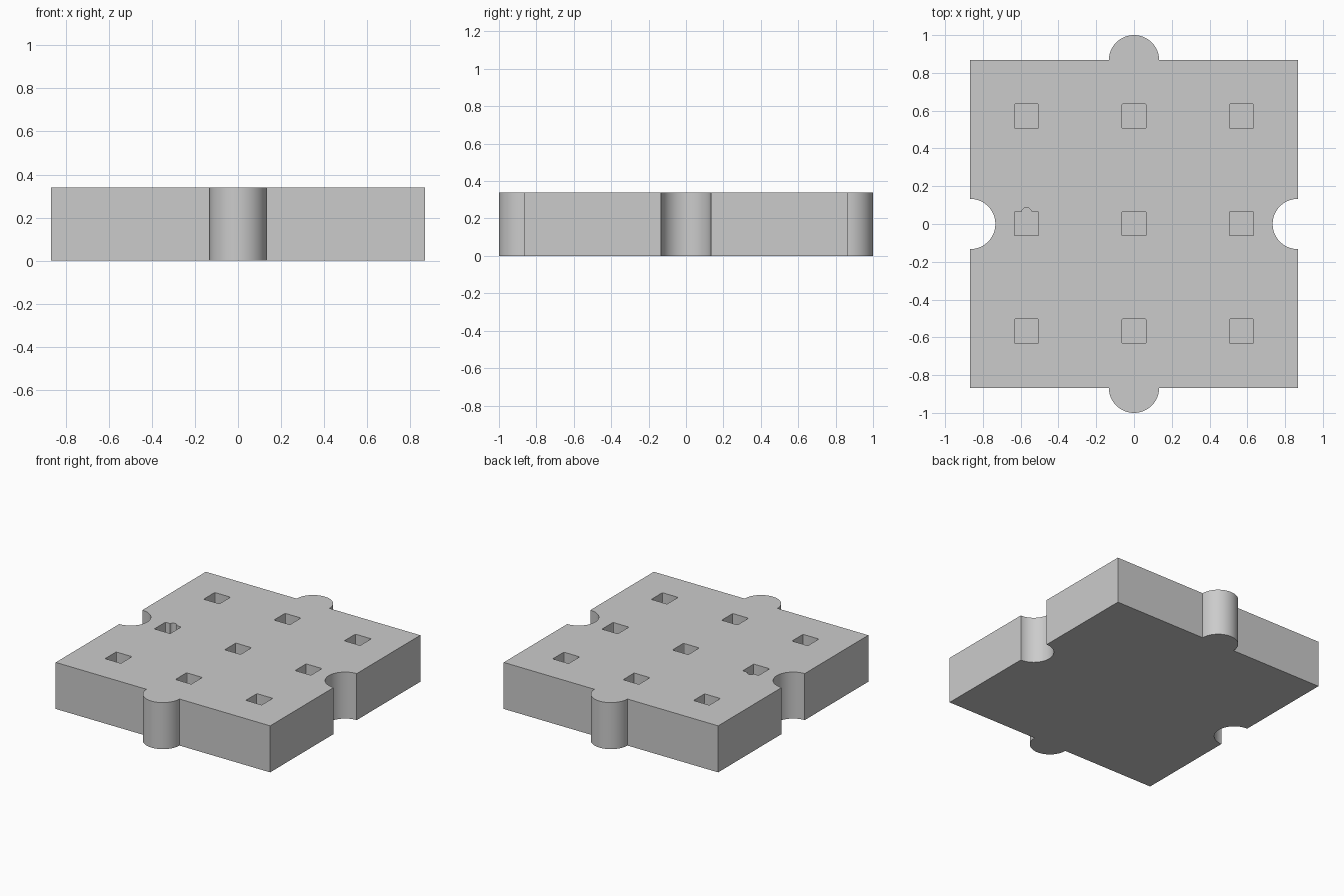
import bpy
import bmesh
from math import sin, cos, radians

HALF, TAB, HEIGHT = 0.867, 0.133, 0.34
PITCH, POCKET, DEPTH = 0.569, 0.064, 0.2
ROUND, KEY = 0.006, 0.026

cube = bpy.data.objects.get("Cube")
if cube:
    bpy.data.objects.remove(cube, do_unlink=True)

grey = bpy.data.materials.new("light grey")
grey.use_nodes = True
colour = (0.6, 0.6, 0.6, 1)
grey.diffuse_color = colour
grey.node_tree.nodes["Principled BSDF"].inputs["Base Color"].default_value = colour


def arc(cx, cy, radius, start, end, steps):
    """Points along an arc, angles in degrees."""
    angles = [radians(start + (end - start) * i / steps) for i in range(steps + 1)]
    return [(cx + radius * cos(a), cy + radius * sin(a)) for a in angles]


def prism(bm, outline, z0, z1):
    """Extrude a counter-clockwise outline from z0 to z1."""
    low = [bm.verts.new((x, y, z0)) for x, y in outline]
    high = [bm.verts.new((x, y, z1)) for x, y in outline]
    bm.faces.new(low[::-1])
    bm.faces.new(high)
    for i in range(len(low)):
        j = (i + 1) % len(low)
        bm.faces.new((low[i], low[j], high[j], high[i]))


def make_object(name, bm):
    mesh = bpy.data.meshes.new(name)
    bm.to_mesh(mesh)
    bm.free()
    mesh.materials.append(grey)
    obj = bpy.data.objects.new(name, mesh)
    bpy.context.collection.objects.link(obj)
    return obj


def pocket_outline(cx, cy, keyed):
    """Square with small rounded corners, plus a round key slot at the back."""
    r = POCKET - ROUND
    points = arc(cx - r, cy - r, ROUND, 180, 270, 3)
    points += arc(cx + r, cy - r, ROUND, 270, 360, 3)
    points += arc(cx + r, cy + r, ROUND, 0, 90, 3)
    if keyed:
        points += arc(cx, cy + POCKET - 0.005, KEY, 11, 169, 16)
    points += arc(cx - r, cy + r, ROUND, 90, 180, 3)
    return points


# Tile body with round tabs at front and back, round notches at the sides
outline = [(-HALF, -HALF)] + arc(0, -HALF, TAB, 180, 360, 40)
outline += [(HALF, -HALF)] + arc(HALF, 0, TAB, 270, 90, 40)
outline += [(HALF, HALF)] + arc(0, HALF, TAB, 0, 180, 40)
outline += [(-HALF, HALF)] + arc(-HALF, 0, TAB, 90, -90, 40)
bm = bmesh.new()
prism(bm, outline, 0, HEIGHT)
tile = make_object("puzzle_tile", bm)

# Three by three grid of square pockets, the middle left one keyed
bm = bmesh.new()
for col in (-1, 0, 1):
    for row in (-1, 0, 1):
        keyed = col == -1 and row == 0
        prism(bm, pocket_outline(col * PITCH, row * PITCH + 0.002, keyed),
              HEIGHT - DEPTH, HEIGHT + 0.1)
cutter = make_object("pocket_cutter", bm)
cutter.hide_render = True

cut = tile.modifiers.new("pockets", 'BOOLEAN')
cut.operation = 'DIFFERENCE'
cut.solver = 'EXACT'
cut.object = cutter

bpy.ops.object.select_all(action='DESELECT')
tile.select_set(True)
bpy.context.view_layer.objects.active = tile
bpy.ops.object.modifier_apply(modifier=cut.name)
bpy.data.objects.remove(cutter, do_unlink=True)
bpy.ops.object.shade_smooth_by_angle(angle=radians(30))
